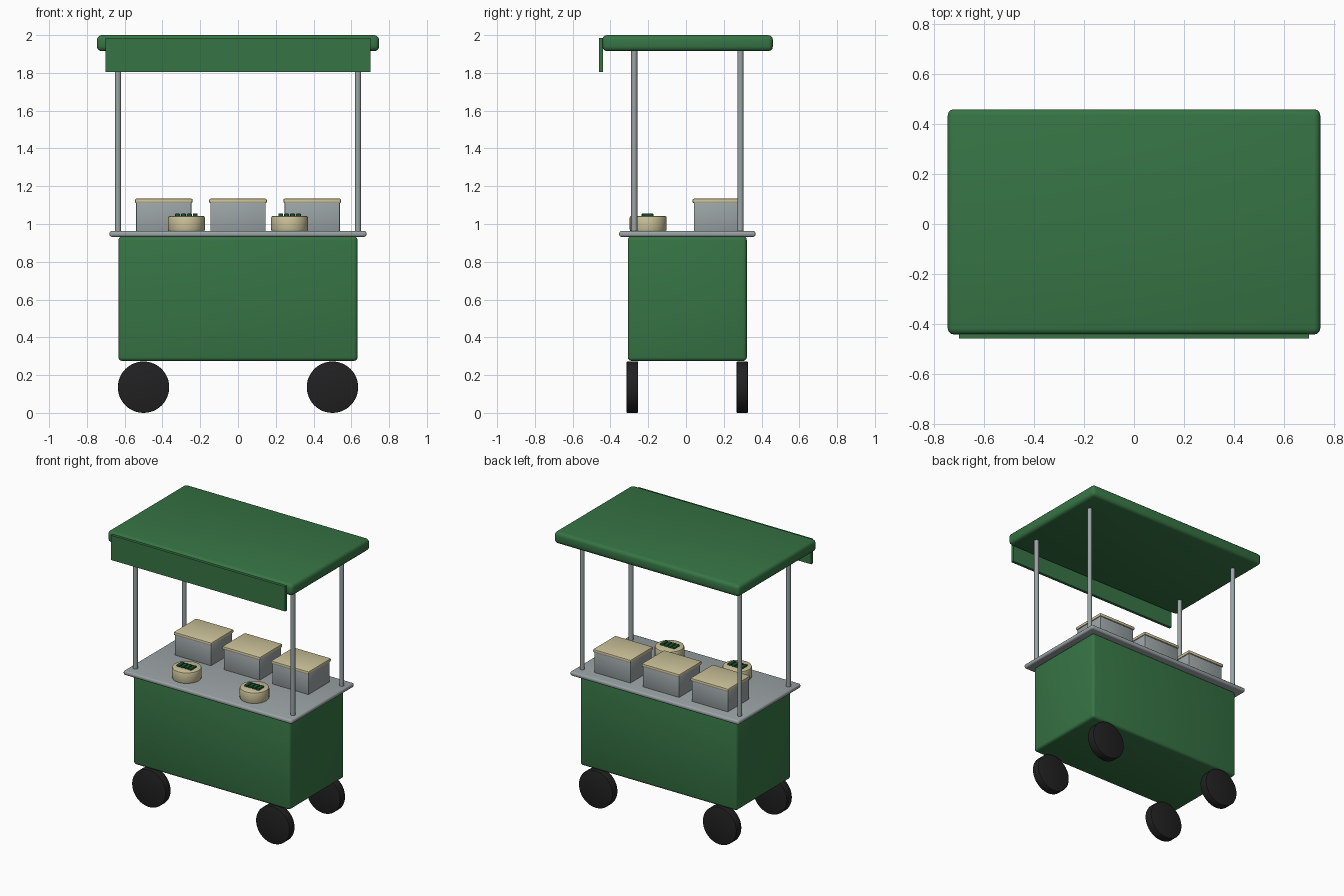
import bpy, math

if "Cube" in bpy.data.objects:
    bpy.data.objects.remove(bpy.data.objects["Cube"])


def material(name, rgb):
    m = bpy.data.materials.new(name)
    m.diffuse_color = (*rgb, 1)
    m.use_nodes = True
    m.node_tree.nodes["Principled BSDF"].inputs["Base Color"].default_value = m.diffuse_color
    return m


GREEN = material("cart green", (0.037, 0.175, 0.058))
METAL = material("brushed metal", (0.33, 0.37, 0.38))
TAN = material("pale wood", (0.60, 0.54, 0.32))
RUBBER = material("black rubber", (0.015, 0.015, 0.016))
LEAF = material("herb green", (0.012, 0.09, 0.03))


def finish(ob, name, mat, bevel, segments):
    ob.name = name
    ob.data.materials.append(mat)
    bpy.ops.object.transform_apply(location=False, rotation=True, scale=True)
    if bevel:
        b = ob.modifiers.new("rounded edges", "BEVEL")
        b.width, b.segments = bevel, segments
        b.limit_method, b.angle_limit = "ANGLE", math.radians(40)
        bpy.ops.object.modifier_apply(modifier=b.name)
    bpy.ops.object.shade_smooth_by_angle(angle=math.radians(35))
    return ob


def box(name, x, y, z, mat, bevel=0, segments=3):
    """Box from (min, max) ranges on each axis."""
    ranges = (x, y, z)
    bpy.ops.mesh.primitive_cube_add(size=1, location=[(a + b) / 2 for a, b in ranges])
    ob = bpy.context.object
    ob.scale = [b - a for a, b in ranges]
    return finish(ob, name, mat, bevel, segments)


def cylinder(name, loc, r, depth, mat, bevel=0, sides=32, rot=(0, 0, 0)):
    bpy.ops.mesh.primitive_cylinder_add(vertices=sides, radius=r, depth=depth,
                                        location=loc, rotation=rot)
    return finish(bpy.context.object, name, mat, bevel, 2)


# Cart body and counter
box("cart_body", (-0.633, 0.633), (-0.308, 0.322), (0.275, 0.935), GREEN, 0.02)
box("counter", (-0.68, 0.68), (-0.354, 0.368), (0.932, 0.963), METAL, 0.012)

# Canopy roof with hanging front valance
box("canopy", (-0.747, 0.747), (-0.443, 0.46), (1.915, 2.0), GREEN, 0.025)
box("valance", (-0.702, 0.702), (-0.46, -0.44), (1.805, 1.985), GREEN)

# Posts and wheels at the four corners
for sx in (-1, 1):
    for y in (-0.274, 0.288):
        cylinder("post", (sx * 0.635, y, 1.445), 0.016, 0.97, METAL, sides=20)
    for y in (-0.284, 0.298):
        cylinder("wheel", (sx * 0.5, y, 0.136), 0.136, 0.06, RUBBER, 0.004,
                 sides=48, rot=(math.pi / 2, 0, 0))

# Food containers with lids along the back
for cx in (-0.393, 0, 0.393):
    box("container", (cx - 0.146, cx + 0.146), (0.042, 0.288), (0.96, 1.115), METAL, 0.004, 2)
    box("container_lid", (cx - 0.153, cx + 0.153), (0.034, 0.296), (1.11, 1.134), TAN, 0.008, 2)

# Round dishes with rows of herbs on top
for cx in (-0.273, 0.273):
    cylinder("dish", (cx, -0.2, 1.002), 0.098, 0.082, TAN, 0.01)
    for i in range(4):
        hx = cx + (i - 1.5) * 0.031
        box("herb_strip", (hx - 0.013, hx + 0.013), (-0.235, -0.173), (1.04, 1.055), LEAF, 0.004, 2)
